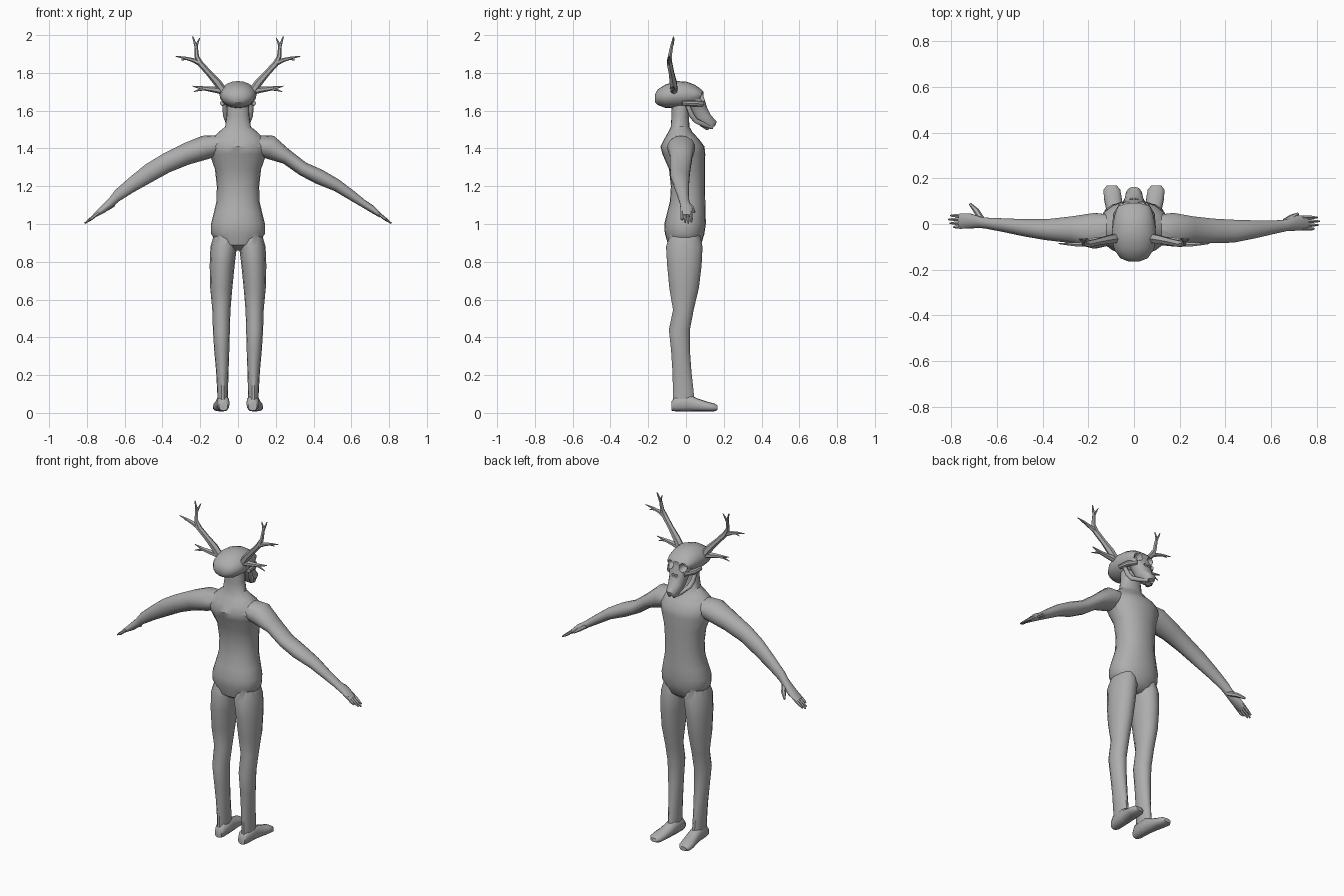
import bpy, bmesh, math
from mathutils import Vector as V

grey = bpy.data.materials.new("bone grey")
grey.diffuse_color = (0.42, 0.42, 0.42, 1)


def finish(ob, angle=50):
    bpy.ops.object.select_all(action='DESELECT')
    ob.select_set(True)
    bpy.context.view_layer.objects.active = ob
    for m in list(ob.modifiers):
        bpy.ops.object.modifier_apply(modifier=m.name)
    bpy.ops.object.shade_smooth_by_angle(angle=math.radians(angle))


def loft(name, rings, n=14, power=2.0):
    """Skin closed rings, each given as (centre, half axis, half axis)."""
    bm = bmesh.new()
    loops = []
    for c, u, v in rings:
        loop = []
        for i in range(n):
            a = 2 * math.pi * i / n
            cu, sv = math.cos(a), math.sin(a)
            k = (abs(cu) ** power + abs(sv) ** power) ** (-1 / power)
            loop.append(bm.verts.new(V(c) + V(u) * cu * k + V(v) * sv * k))
        loops.append(loop)
    for a, b in zip(loops, loops[1:]):
        for i in range(n):
            j = (i + 1) % n
            bm.faces.new((a[i], a[j], b[j], b[i]))
    bm.faces.new(loops[0][::-1])
    bm.faces.new(loops[-1])
    bmesh.ops.recalc_face_normals(bm, faces=bm.faces)
    me = bpy.data.meshes.new(name)
    bm.to_mesh(me)
    bm.free()
    me.materials.append(grey)
    ob = bpy.data.objects.new(name, me)
    bpy.context.collection.objects.link(ob)
    finish(ob)
    return ob


def flat(x0, x1, y0, y1, z, tilt=0):
    """Horizontal ring from its x and y limits."""
    return ((x0 + x1) / 2, (y0 + y1) / 2, z), ((x1 - x0) / 2, 0, 0), (0, (y1 - y0) / 2, tilt)


def upright(x0, x1, z0, z1, y):
    """Ring facing along y from its x and z limits."""
    return ((x0 + x1) / 2, y, (z0 + z1) / 2), ((x1 - x0) / 2, 0, 0), (0, 0, (z1 - z0) / 2)


def tube(name, pts, n=6):
    """Tapered tube through (x, y, z, radius) points."""
    P = [V(p[:3]) for p in pts]
    rings = []
    for i, p in enumerate(P):
        d = (P[min(i + 1, len(P) - 1)] - P[max(i - 1, 0)]).normalized()
        u = d.cross(V((0, 1, 0)) if abs(d.y) < 0.8 else V((0, 0, 1))).normalized()
        rings.append((p, u * pts[i][3], d.cross(u) * pts[i][3]))
    return loft(name, rings, n)


def boolean(ob, other, op):
    m = ob.modifiers.new(op, 'BOOLEAN')
    m.operation, m.object, m.solver = op, other, 'EXACT'
    finish(ob, 40)
    bpy.data.objects.remove(other)


# Torso and neck
torso = [(.05, -.05, .04, .86), (.11, -.095, .08, .89), (.143, -.112, .098, .95),
         (.143, -.115, .105, 1.0), (.128, -.10, .104, 1.06), (.114, -.085, .102, 1.12),
         (.112, -.08, .101, 1.2), (.122, -.09, .101, 1.29), (.15, -.125, .102, 1.37),
         (.155, -.135, .098, 1.41), (.14, -.115, .068, 1.45), (.105, -.095, .035, 1.485),
         (.068, -.08, .018, 1.515), (.06, -.077, .016, 1.57), (.058, -.075, .02, 1.66)]
body = loft("torso", [flat(-w, w, a, b, z) for w, a, b, z in torso], 20, 2.2)

# Legs and feet, toes pointing +y
leg = [(.02, .12, -.08, .07, .97), (.006, .146, -.108, .09, .88), (.018, .15, -.102, .085, .78),
       (.03, .147, -.09, .07, .66), (.04, .136, -.07, .042, .545), (.043, .133, -.092, .022, .44),
       (.046, .126, -.08, .022, .33), (.05, .116, -.073, .03, .22), (.053, .11, -.07, .042, .11),
       (.052, .108, -.072, .05, .04)]
foot = [(.055, .1, .012, .06, -.078), (.045, .11, .008, .09, -.055), (.045, .115, .008, .095, .02),
        (.048, .122, .008, .075, .065), (.053, .132, .008, .06, .11), (.06, .133, .008, .05, .15),
        (.075, .12, .015, .038, .168)]
for s, side in ((1, "right"), (-1, "left")):
    limb = loft(side + "_leg", [flat(s * a, s * b, c, d, z) for a, b, c, d, z in leg], 14)
    boolean(body, limb, 'UNION')
    loft(side + "_foot", [upright(s * a, s * b, c, d, y) for a, b, c, d, y in foot], 12, 2.6)

# Arms: upper x z, lower x z, back y, front y
arms = {
    "right": (1, [(.08, 1.47, .08, 1.37, -.09, .04), (.19, 1.467, .155, 1.345, -.1, .05),
                  (.27, 1.395, .24, 1.32, -.085, .035), (.36, 1.325, .325, 1.26, -.085, .025),
                  (.45, 1.285, .41, 1.215, -.083, .02), (.535, 1.235, .51, 1.175, -.065, .017),
                  (.62, 1.17, .595, 1.125, -.045, .015), (.675, 1.125, .655, 1.09, -.032, .02),
                  (.72, 1.095, .705, 1.06, -.03, .038), (.765, 1.05, .75, 1.035, -.03, .036)]),
    "left": (-1, [(.08, 1.47, .08, 1.37, -.09, .04), (.19, 1.467, .155, 1.345, -.11, .05),
                  (.28, 1.43, .26, 1.315, -.085, .035), (.4, 1.37, .36, 1.275, -.072, .022),
                  (.49, 1.315, .46, 1.22, -.056, .022), (.57, 1.25, .55, 1.17, -.038, .025),
                  (.65, 1.18, .63, 1.12, -.022, .028), (.68, 1.14, .665, 1.09, -.018, .032),
                  (.725, 1.095, .705, 1.06, -.02, .046), (.77, 1.05, .755, 1.035, -.022, .046)])}
for side, (s, rows) in arms.items():
    rings = [((s * (a + c) / 2, (e + f) / 2, (b + d) / 2), (s * (a - c) / 2, 0, (b - d) / 2),
              (0, (f - e) / 2, 0)) for a, b, c, d, e, f in rows]
    boolean(body, loft(side + "_arm", rings, 14), 'UNION')
    y0 = rows[-1][4]
    for i, tip in enumerate((.79, .806, .812, .803)):
        y = y0 + .009 + i * .0165
        tube(f"{side}_finger_{i + 1}", [(s * .735, y, 1.062, .009), (s * .775, y, 1.03, .009),
                                        (s * tip, y, 1.045 - (tip - .76) * .8, .004)])
    reach = .045 if s > 0 else .088
    tube(side + "_thumb", [(s * .66, .01, 1.105, .014), (s * .69, reach * .65, 1.085, .013),
                           (s * .718, reach, 1.062, .006)])

# Skull: cranium, tapering muzzle and cheekbones
cranium = [(.022, 1.645, 1.685, -.165), (.06, 1.63, 1.712, -.15), (.088, 1.615, 1.738, -.11),
           (.098, 1.612, 1.757, -.05), (.092, 1.615, 1.753, .005), (.083, 1.63, 1.738, .045),
           (.07, 1.65, 1.715, .078), (.045, 1.662, 1.7, .092)]
skull = loft("skull", [upright(-w, w, a, b, y) for w, a, b, y in cranium], 20)
muzzle = [(.074, -.01, .085, 1.69), (.068, .01, .1, 1.645), (.052, .025, .112, 1.605),
          (.045, .045, .132, 1.565), (.037, .075, .163, 1.53), (.024, .11, .155, 1.508)]
boolean(skull, loft("muzzle", [flat(-w, w, a, b, z, .012) for w, a, b, z in muzzle], 14, 2.4), 'UNION')
for s in (1, -1):
    boolean(skull, tube("cheekbone", [(s * .084, -.02, 1.64, .012), (s * .076, .04, 1.638, .016),
                                      (s * .048, .088, 1.635, .014)], 8), 'UNION')
# Eye sockets and nose cavity
for s in (1, -1):
    boolean(skull, tube("eye_socket", [(s * .046, .125, 1.672, .031), (s * .044, .09, 1.673, .026),
                                       (s * .038, .055, 1.675, .012)], 10), 'DIFFERENCE')
    boolean(skull, tube("nose_cavity", [(s * .011, .145, 1.617, .011), (s * .011, .095, 1.625, .009),
                                        (s * .009, .08, 1.63, .004)], 6), 'DIFFERENCE')

# Lower jaw and antlers
for s, side in ((1, "right"), (-1, "left")):
    def part(name, pts, n=6):
        tube(f"{side}_{name}", [(s * x, y, z, r) for x, y, z, r in pts], n)
    part("jaw", [(.072, .005, 1.635, .011), (.066, .03, 1.575, .014), (.056, .05, 1.548, .014),
                 (.034, .1, 1.523, .012), (.012, .14, 1.51, .009)], 8)
    part("antler_beam", [(.075, -.062, 1.7, .022), (.11, -.068, 1.75, .021), (.155, -.077, 1.8, .016),
                         (.2, -.087, 1.85, .016), (.218, -.086, 1.885, .012),
                         (.222, -.076, 1.94, .009), (.24, -.066, 1.992, .003)])
    part("antler_upper_prong", [(.222, -.077, 1.935, .008), (.214, -.068, 1.96, .006), (.202, -.063, 1.985, .002)])
    part("antler_outer_tine", [(.2, -.087, 1.85, .014), (.24, -.09, 1.868, .011),
                               (.285, -.088, 1.88, .007), (.33, -.086, 1.888, .002)])
    part("antler_outer_prong", [(.265, -.088, 1.875, .007), (.3, -.08, 1.868, .002)])
    part("antler_lower_tine", [(.08, -.062, 1.705, .02), (.13, -.068, 1.712, .015),
                               (.18, -.07, 1.718, .011), (.24, -.066, 1.73, .002)])
    part("antler_lower_prong", [(.175, -.07, 1.717, .01), (.205, -.075, 1.71, .006), (.235, -.078, 1.7, .002)])
finish(body, 60)
